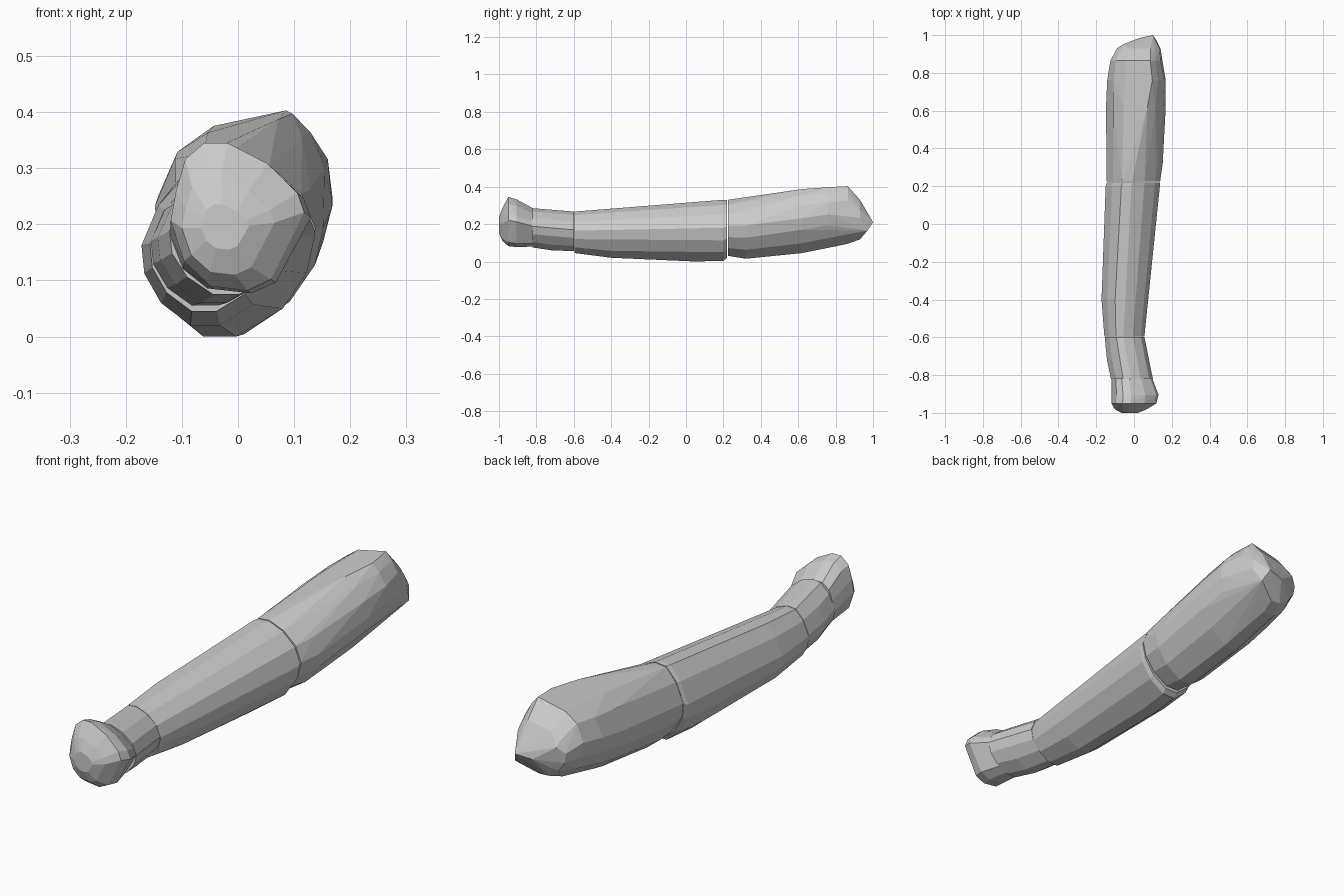
import bpy, bmesh, math

if "Cube" in bpy.data.objects:
    bpy.data.objects.remove(bpy.data.objects["Cube"])

# Unit cross-sections (x, z), each point running around the limb
OVAL = [(-.3, -1), (.12, -1), (.6, -.72), (.9, -.33), (1, .08), (.82, .5),
        (.42, .83), (-.05, 1), (-.42, .97), (-.76, .62), (-1, .08), (-.96, -.3), (-.72, -.7)]
PEAKED = [(-.3, -.98), (.1, -1), (.6, -.68), (.9, -.25), (1, .1), (.95, .5),
          (.75, .8), (.55, 1), (-.4, .82), (-.78, .58), (-1, .1), (-.94, -.3), (-.7, -.68)]
CAP = [(-.4, -.94), (.15, -1), (.5, -.85), (.75, -.4), (1, .06), (.9, .32),
       (.45, .72), (-.15, 1), (-.5, 1), (-.78, .78), (-.92, .35), (-1, -.05), (-.8, -.6)]


def segment(name, rings, start, end, points=()):
    """Convex segment through rings of (y, x min, x max, z min, z max)."""
    bm = bmesh.new()
    y0, y1 = rings[0][0], rings[-1][0]
    for y, xa, xb, za, zb in rings:
        t = min(1, (y - y0) / (y1 - y0) * 1.3)
        for (ax, az), (bx, bz) in zip(start, end):
            px, pz = ax + (bx - ax) * t, az + (bz - az) * t
            bm.verts.new(((xa + xb) / 2 + px * (xb - xa) / 2, y,
                          (za + zb) / 2 + pz * (zb - za) / 2))
    for p in points:
        bm.verts.new(p)
    hull = bmesh.ops.convex_hull(bm, input=bm.verts)
    junk = set(hull["geom_interior"]) | set(hull["geom_unused"])
    bmesh.ops.delete(bm, geom=[g for g in junk if isinstance(g, bmesh.types.BMVert)],
                     context='VERTS')
    # Merge almost coplanar triangles into larger facets
    bmesh.ops.dissolve_limit(bm, angle_limit=math.radians(3), verts=bm.verts, edges=bm.edges)
    bmesh.ops.recalc_face_normals(bm, faces=bm.faces)
    mesh = bpy.data.meshes.new(name)
    bm.to_mesh(mesh)
    bm.free()
    obj = bpy.data.objects.new(name, mesh)
    bpy.context.collection.objects.link(obj)
    return obj


# Thick rear segment, ending in a skewed blunt point
segment("rear_segment", [
    (.225, -.145, .138, .03, .33),
    (.32, -.147, .152, .015, .343),
    (.62, -.148, .168, .045, .387),
    (.76, -.142, .168, .073, .397),
    (.865, -.125, .147, .095, .403),
    (.93, -.09, .14, .118, .33)],
    OVAL, PEAKED, [(.1, 1, .21), (.03, .985, .2), (.12, .97, .165), (-.06, .95, .26)])

# Long middle segment
segment("middle_segment", [
    (-.595, -.157, .055, .045, .267),
    (-.4, -.172, .077, .02, .284),
    (-.1, -.167, .105, .004, .31),
    (.05, -.16, .12, 0, .32),
    (.2, -.15, .137, .004, .33),
    (.22, -.143, .137, .02, .33)],
    OVAL, OVAL)

# Narrow neck segment
segment("neck_segment", [
    (-.82, -.122, .1, .075, .285),
    (-.72, -.143, .078, .06, .276),
    (-.598, -.155, .055, .055, .267)],
    OVAL, OVAL)

# Rounded front cap
segment("front_cap", [
    (-1, -.065, .02, .155, .235),
    (-.982, -.1, .065, .11, .285),
    (-.95, -.12, .118, .082, .345),
    (-.905, -.12, .13, .077, .332),
    (-.817, -.12, .097, .08, .284)],
    CAP, CAP)
